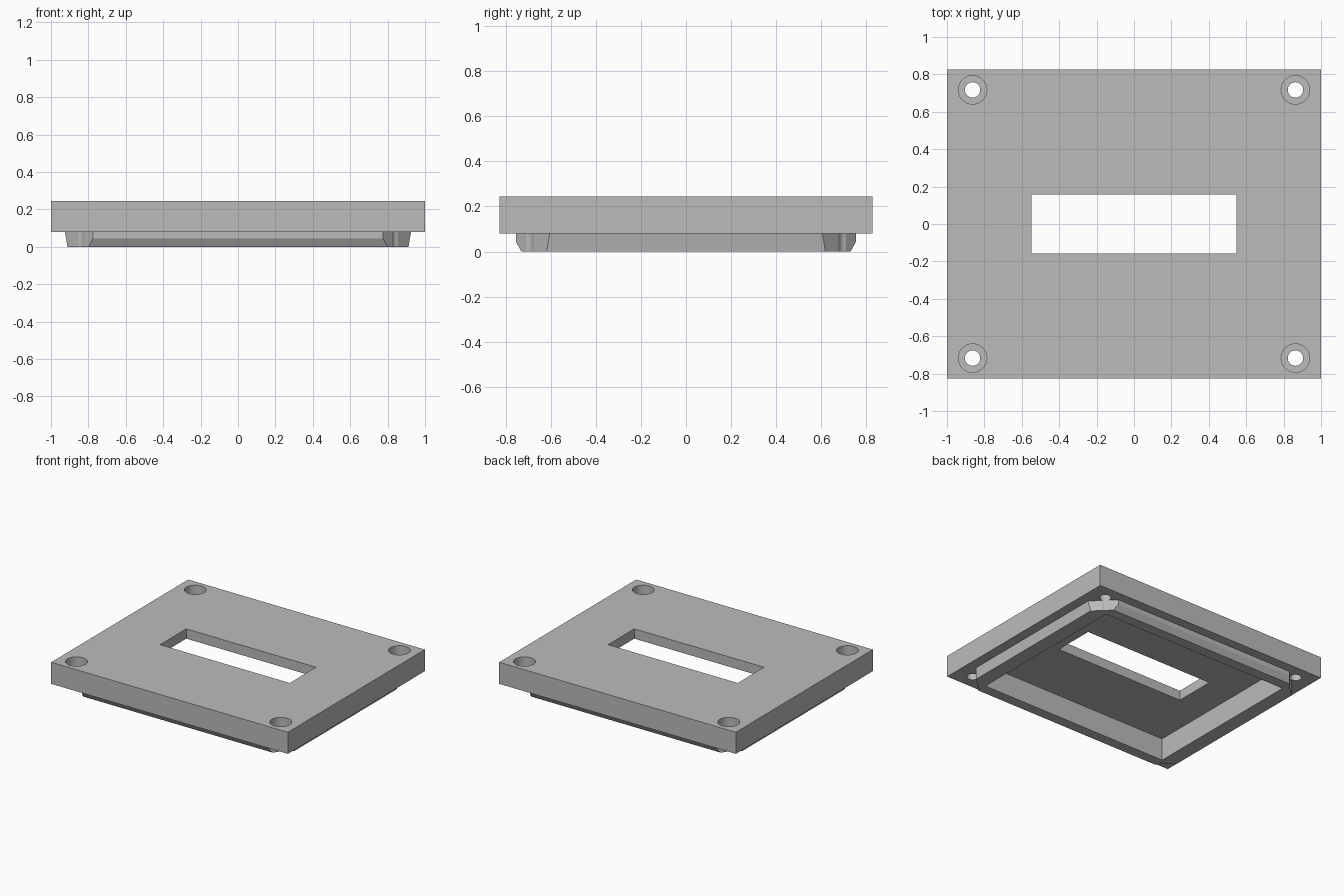
import bpy
import bmesh

if "Cube" in bpy.data.objects:
    bpy.data.objects.remove(bpy.data.objects["Cube"], do_unlink=True)

PLATE_X, PLATE_Y = 1.0, 0.827
BASE, POCKET, BORE, TOP = 0.08, 0.17, 0.155, 0.245

grey = bpy.data.materials.new("plain grey")
grey.use_nodes = True
grey.diffuse_color = (0.5, 0.5, 0.5, 1)
grey.node_tree.nodes["Principled BSDF"].inputs["Base Color"].default_value = (0.5, 0.5, 0.5, 1)


def finish(bm, name):
    bmesh.ops.recalc_face_normals(bm, faces=bm.faces)
    mesh = bpy.data.meshes.new(name)
    bm.to_mesh(mesh)
    bm.free()
    mesh.materials.append(grey)
    obj = bpy.data.objects.new(name, mesh)
    bpy.context.collection.objects.link(obj)
    return obj


def loft(name, rings):
    """Solid through matching rings of points, capped at both ends."""
    bm = bmesh.new()
    loops = [[bm.verts.new(p) for p in ring] for ring in rings]
    for a, b in zip(loops, loops[1:]):
        for i in range(len(a)):
            j = (i + 1) % len(a)
            bm.faces.new((a[i], a[j], b[j], b[i]))
    bm.faces.new(loops[0])
    bm.faces.new(loops[-1])
    return finish(bm, name)


def box(name, x, y, z0, z1):
    corners = [(-x, -y), (x, -y), (x, y), (-x, y)]
    return loft(name, [[(px, py, z) for px, py in corners] for z in (z0, z1)])


def clipped_ring(x, y, z, limit=1.53):
    """Rectangle whose corners are cut on the lines |x| + |y| = limit."""
    cx, cy = limit - y, limit - x
    pts = [(cx, -y), (x, -cy), (x, cy), (cx, y),
           (-cx, y), (-x, cy), (-x, -cy), (-cx, -y)]
    return [(px, py, z) for px, py in pts]


def combine(body, tool, operation):
    mod = body.modifiers.new(tool.name, 'BOOLEAN')
    mod.operation = operation
    mod.solver = 'EXACT'
    mod.object = tool
    bpy.context.view_layer.objects.active = body
    bpy.ops.object.modifier_apply(modifier=mod.name)
    bpy.data.objects.remove(tool, do_unlink=True)


def drill(body, x, y, radius, z0, z1):
    bpy.ops.mesh.primitive_cylinder_add(vertices=48, radius=radius, depth=z1 - z0,
                                        location=(x, y, (z0 + z1) / 2))
    tool = bpy.context.object
    tool.data.materials.append(grey)
    combine(body, tool, 'DIFFERENCE')


# Cover plate with the locating rim beneath it
plate = box("cover_plate", PLATE_X, PLATE_Y, BASE, TOP)
rim = loft("locating_rim", [clipped_ring(0.912, 0.73, 0),
                            clipped_ring(0.919, 0.755, 0.045),
                            clipped_ring(0.925, 0.755, BASE),
                            clipped_ring(0.925, 0.755, 0.12)])
combine(plate, rim, 'UNION')

# Pocket in the underside and slot through the middle
combine(plate, box("pocket", 0.8, 0.65, -0.1, POCKET), 'DIFFERENCE')
combine(plate, box("slot", 0.548, 0.158, -0.1, 0.4), 'DIFFERENCE')

# Counterbored screw holes
for sx in (-1, 1):
    for sy in (-1, 1):
        drill(plate, sx * 0.863, sy * 0.717, 0.041, -0.1, 0.4)
        drill(plate, sx * 0.863, sy * 0.717, 0.076, BORE, 0.4)

bpy.ops.object.select_all(action='DESELECT')
plate.select_set(True)
bpy.context.view_layer.objects.active = plate
bpy.ops.object.shade_smooth_by_angle(angle=0.4)
